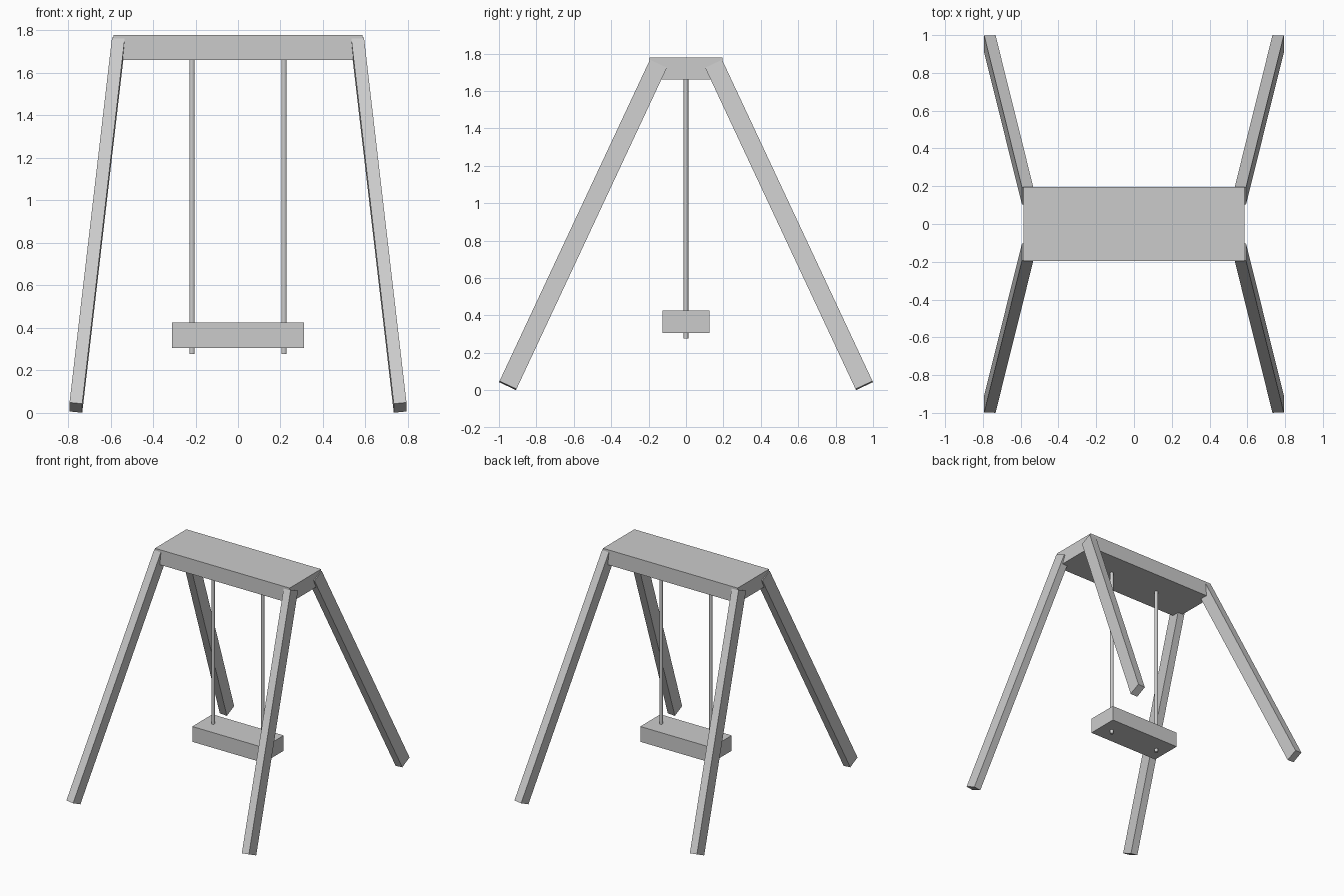
import bpy, bmesh
from mathutils import Matrix, Vector

if "Cube" in bpy.data.objects:
    bpy.data.objects.remove(bpy.data.objects["Cube"])


def add_object(name, bm):
    bmesh.ops.recalc_face_normals(bm, faces=bm.faces)
    mesh = bpy.data.meshes.new(name)
    bm.to_mesh(mesh)
    bm.free()
    obj = bpy.data.objects.new(name, mesh)
    bpy.context.collection.objects.link(obj)
    return obj


def block(name, size, z_mid):
    bm = bmesh.new()
    bmesh.ops.create_cube(bm, size=1)
    bmesh.ops.scale(bm, vec=size, verts=bm.verts)
    bmesh.ops.translate(bm, vec=(0, 0, z_mid), verts=bm.verts)
    return add_object(name, bm)


def leg(name, sx, sy):
    # Square-cut timber splayed outwards from the top board to the ground
    foot = Vector((0.763 * sx, 0.953 * sy, 0.025))
    head = Vector((0.563 * sx, 0.149 * sy, 1.743))
    axis = head - foot
    depth = Vector((0, axis.z, -axis.y)).normalized()
    along = axis.normalized()
    width = depth.cross(along)
    rot = Matrix((width, depth, along)).transposed().to_4x4()
    bm = bmesh.new()
    bmesh.ops.create_cube(bm, size=1)
    bmesh.ops.scale(bm, vec=(0.06, 0.10, axis.length), verts=bm.verts)
    bmesh.ops.transform(bm, matrix=Matrix.Translation((foot + head) / 2) @ rot, verts=bm.verts)
    return add_object(name, bm)


def rope(name, x, z0, z1):
    bm = bmesh.new()
    bmesh.ops.create_cone(bm, cap_ends=True, segments=12, radius1=0.0125,
                          radius2=0.0125, depth=z1 - z0)
    bmesh.ops.translate(bm, vec=(x, 0, (z0 + z1) / 2), verts=bm.verts)
    return add_object(name, bm)


# Top board and hanging seat
block("top_board", (1.17, 0.39, 0.118), 1.72)
block("seat", (0.62, 0.25, 0.12), 0.366)

# Four legs and two ropes
for side, sx in (("left", -1), ("right", 1)):
    for end, sy in (("front", -1), ("back", 1)):
        leg(f"{end}_{side}_leg", sx, sy)
    rope(f"{side}_rope", 0.2165 * sx, 0.278, 1.68)
